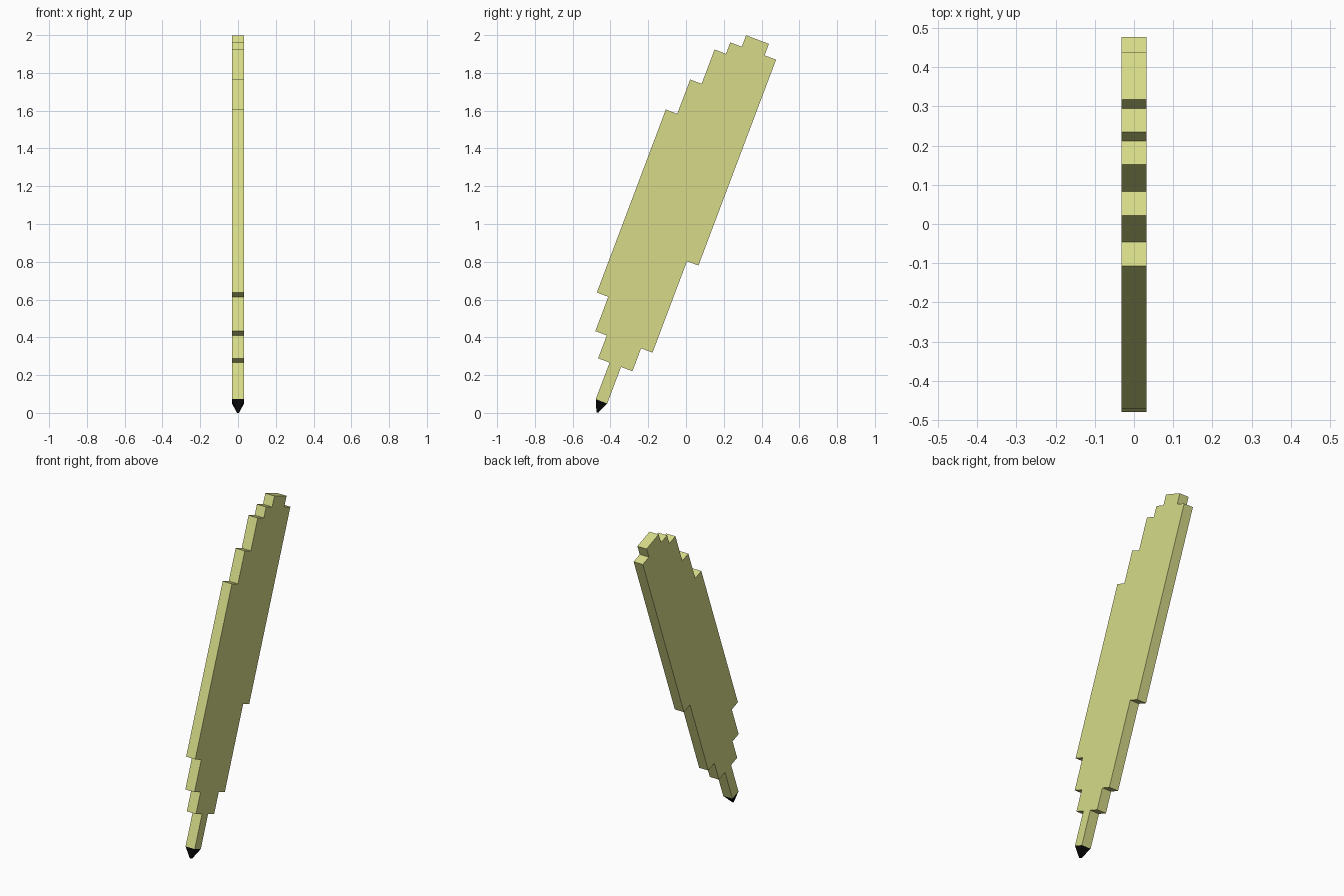
import bpy, bmesh, math
from mathutils import Matrix, Vector

if "Cube" in bpy.data.objects:
    bpy.data.objects.remove(bpy.data.objects["Cube"])

U = 0.0647                       # size of one step of the blocky outline
HALF = 0.032                     # half thickness in x
# upright quill -> leaning quill (base-left corner of the shaft is the origin)
LEAN = Matrix.Translation((0, -0.4776, 0.0725)) @ Matrix.Rotation(math.radians(-20.66), 4, 'X')


def material(name, color):
    m = bpy.data.materials.new(name)
    m.diffuse_color = (*color, 1)
    m.use_nodes = True
    m.node_tree.nodes["Principled BSDF"].inputs["Base Color"].default_value = m.diffuse_color
    return m


def finish(name, bm, mat):
    bmesh.ops.transform(bm, matrix=LEAN, verts=bm.verts)
    bmesh.ops.recalc_face_normals(bm, faces=bm.faces)
    me = bpy.data.meshes.new(name)
    bm.to_mesh(me)
    bm.free()
    me.materials.append(mat)
    ob = bpy.data.objects.new(name, me)
    bpy.context.collection.objects.link(ob)


# feather and shaft: stair-stepped outline as (rise, sideways step) pairs
STEPS = [(3.2, -1), (2, -1), (3, -1), (16, 1), (3, 1), (3, 1), (1, 1), (1, 2),
         (-1, 1), (-18, -1), (-8, -1), (-2, -1), (-3.2, 0)]
a, b = 0, 0
outline = [(a, b)]
for rise, side in STEPS:
    b += rise
    outline.append((a, b))
    if side:
        a += side
        outline.append((a, b))

bm = bmesh.new()
face = bm.faces.new([bm.verts.new((-HALF, p * U, q * U)) for p, q in outline])
ext = bmesh.ops.extrude_face_region(bm, geom=[face])
bmesh.ops.translate(bm, vec=Vector((2 * HALF, 0, 0)),
                    verts=[v for v in ext['geom'] if isinstance(v, bmesh.types.BMVert)])
finish("feather", bm, material("pale_green", (0.68, 0.71, 0.25)))

# ink-dipped nib: small square point below the shaft
bm = bmesh.new()
bmesh.ops.create_cube(bm, size=1)
for v in bm.verts:
    s = 1.0 if v.co.z > 0 else 0.15
    z = 0 if v.co.z > 0 else -0.98 * U
    v.co = (v.co.x * 2 * HALF * s, v.co.y * U * s + U / 2, z)
finish("nib", bm, material("ink_black", (0.003, 0.003, 0.003)))
